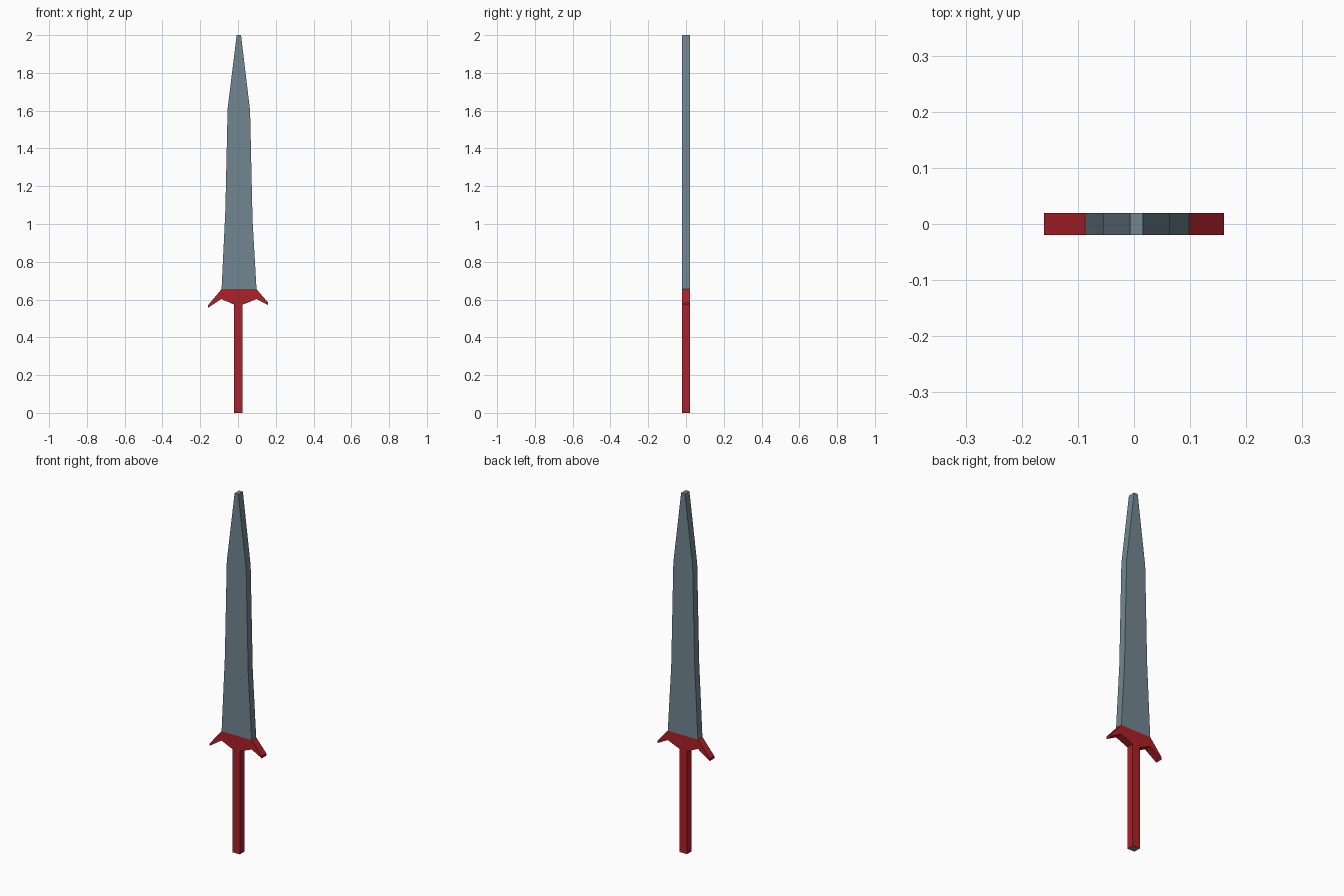
import bpy, bmesh

if "Cube" in bpy.data.objects:
    bpy.data.objects.remove(bpy.data.objects["Cube"])

HALF = 0.02  # half thickness of the whole sword


def material(name, color):
    m = bpy.data.materials.new(name)
    m.diffuse_color = (*color, 1)
    m.use_nodes = True
    m.node_tree.nodes["Principled BSDF"].inputs["Base Color"].default_value = m.diffuse_color
    return m


steel = material("steel", (0.17, 0.24, 0.28))
red = material("red", (0.42, 0.015, 0.02))


def slab(name, outline, mats, open_edges=(), second_mat_edges=()):
    """Extrude an (x, z) outline along y; open_edges are joints left without a wall."""
    bm = bmesh.new()
    front = [bm.verts.new((x, -HALF, z)) for x, z in outline]
    back = [bm.verts.new((x, HALF, z)) for x, z in outline]
    bm.faces.new(front)
    bm.faces.new(back[::-1])
    n = len(outline)
    for i in range(n):
        if i in open_edges:
            continue
        j = (i + 1) % n
        f = bm.faces.new((front[j], front[i], back[i], back[j]))
        f.material_index = int(i in second_mat_edges)
    me = bpy.data.meshes.new(name)
    bm.to_mesh(me)
    bm.free()
    for m in mats:
        me.materials.append(m)
    ob = bpy.data.objects.new(name, me)
    bpy.context.collection.objects.link(ob)
    return ob


# Outlines run counter-clockwise seen from the front
# Blade: tapered, blunt tip, open where it meets the guard
slab("blade", [(-0.087, 0.655), (0.098, 0.655), (0.077, 1.02), (0.064, 1.60),
               (0.016, 2.0), (-0.007, 2.0), (-0.055, 1.61), (-0.067, 1.07)],
     [steel], open_edges=(0,))

# Guard: swept-down wings, open at the blade and grip joints
slab("guard", [(-0.02, 0.573), (0.025, 0.573), (0.098, 0.603), (0.16, 0.57),
               (0.16, 0.583), (0.098, 0.655), (-0.087, 0.655), (-0.16, 0.568),
               (-0.16, 0.555), (-0.088, 0.603)],
     [red], open_edges=(0, 5))

# Grip: plain bar with a grey end face
slab("grip", [(-0.02, 0), (0.025, 0), (0.025, 0.573), (-0.02, 0.573)],
     [red, steel], open_edges=(2,), second_mat_edges=(0,))
